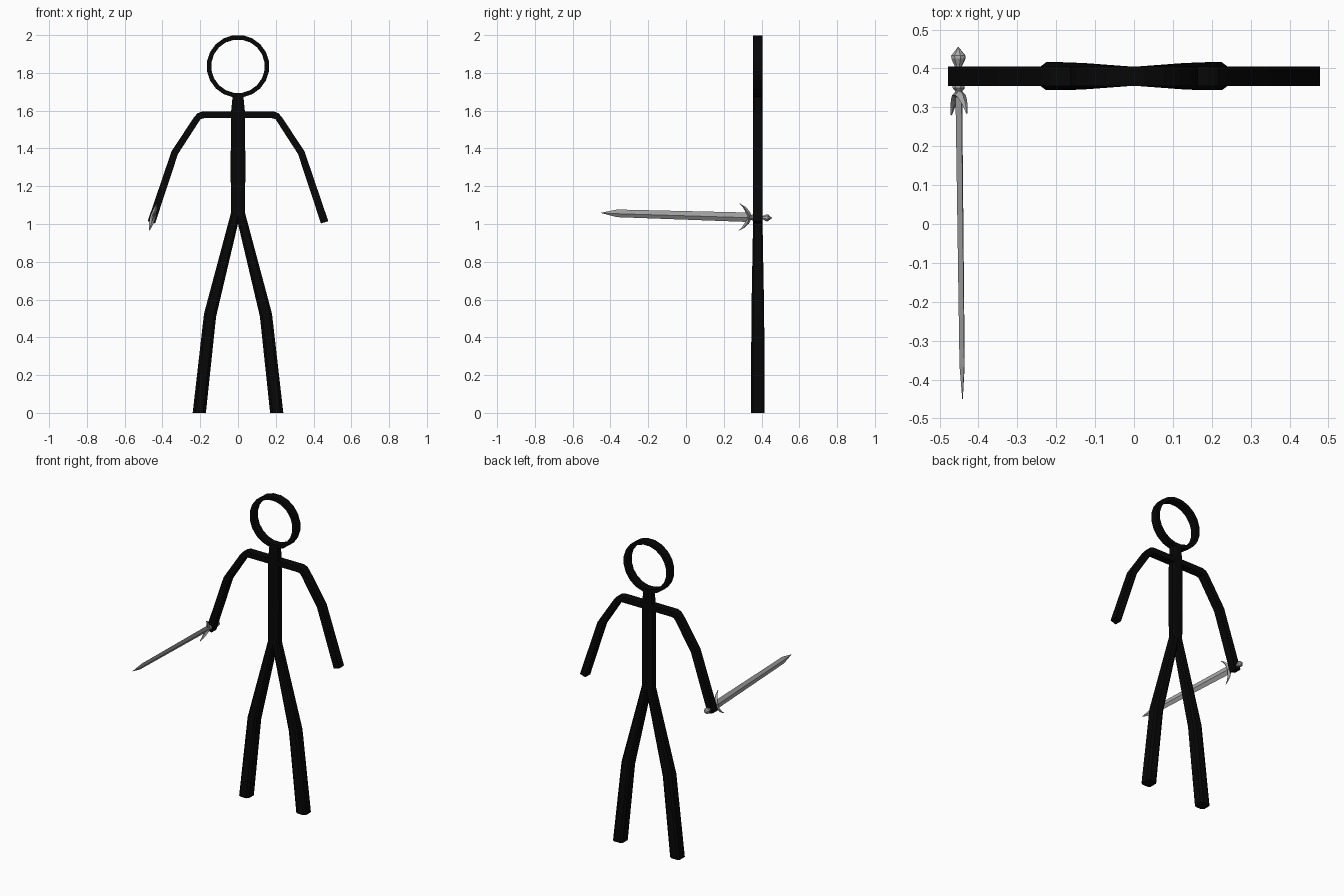
import bpy, bmesh, math
from mathutils import Vector

if "Cube" in bpy.data.objects:
    bpy.data.objects.remove(bpy.data.objects["Cube"])

Y = 0.38  # depth of the flat figure


def material(name, v):
    m = bpy.data.materials.new(name)
    m.diffuse_color = (v, v, v, 1)
    m.use_nodes = True
    m.node_tree.nodes["Principled BSDF"].inputs["Base Color"].default_value = m.diffuse_color
    return m


BLACK = material("matte_black", 0.002)
STEEL = material("steel_grey", 0.4)


def loft(name, sections, mat, closed=False):
    """Skin a run of equal-length point loops."""
    bm = bmesh.new()
    rings = [[bm.verts.new(p) for p in s] for s in sections]
    n = len(rings[0])
    pairs = list(zip(rings, rings[1:]))
    if closed:
        pairs.append((rings[-1], rings[0]))
    else:
        bm.faces.new(rings[0])
        bm.faces.new(rings[-1])
    for a, b in pairs:
        for i in range(n):
            j = (i + 1) % n
            bm.faces.new((a[i], a[j], b[j], b[i]))
    bmesh.ops.recalc_face_normals(bm, faces=bm.faces)
    me = bpy.data.meshes.new(name)
    bm.to_mesh(me)
    bm.free()
    me.materials.append(mat)
    ob = bpy.data.objects.new(name, me)
    bpy.context.collection.objects.link(ob)
    return ob


BOX = [(-1, -1), (1, -1), (1, 1), (-1, 1)]
CHAMFERED = [(-1, -.7), (-.6, -1), (.6, -1), (1, -.7),
             (1, .7), (.6, 1), (-.6, 1), (-1, .7)]


def limb(name, stations, shape, side=1):
    """Each station: outer x, z, inner x, z, half depth."""
    secs = []
    for x0, z0, x1, z1, hy in stations:
        secs.append([(side * (x0 + (x1 - x0) * (u + 1) / 2), Y + v * hy,
                      z0 + (z1 - z0) * (u + 1) / 2) for u, v in shape])
    return loft(name, secs, BLACK)


# Head ring
secs = []
for i in range(20):
    a = 2 * math.pi * (i + .5) / 20
    secs.append([(r * math.sin(a), Y + d, 1.835 + r * math.cos(a))
                 for r, d in ((.166, -.025), (.166, .025), (.142, .025), (.142, -.025))])
loft("head_ring", secs, BLACK, closed=True)

# Torso and neck
limb("torso", [(-.037, 1.04, .037, 1.04, .024), (-.039, 1.3, .039, 1.3, .025),
               (-.037, 1.59, .037, 1.59, .025), (-.027, 1.69, .027, 1.69, .025)], CHAMFERED)

# Arms and legs
ARM = [(0, 1.596, 0, 1.56, .025), (.19, 1.596, .18, 1.56, .025),
       (.215, 1.586, .197, 1.556, .025), (.235, 1.562, .207, 1.542, .025),
       (.352, 1.385, .318, 1.37, .025), (.478, 1.015, .439, 1.003, .025)]
LEG = [(.037, 1.06, -.016, 1.07, .024), (.18, .525, .116, .51, .034),
       (.24, 0, .17, 0, .036)]
for side, tag in ((-1, "right"), (1, "left")):
    limb(tag + "_arm", ARM, BOX, side)
    limb(tag + "_leg", LEG, CHAMFERED, side)

# Sword frame: along the blade, across its width, through its thickness
ORIGIN = Vector((-.452, .455, 1.032))
ALONG = Vector((.011, -.905, .027)).normalized()
WIDE = Vector((.27, 0, .96))
WIDE = (WIDE - ALONG * WIDE.dot(ALONG)).normalized()
THIN = ALONG.cross(WIDE)


def at(l, w, t):
    return ORIGIN + ALONG * l + WIDE * w + THIN * t


# Blade, diamond in section
loft("blade", [[at(l, w, 0), at(l, 0, t), at(l, -w, 0), at(l, 0, -t)]
               for l, w, t in ((.115, .026, .009), (.82, .021, .007), (.905, .001, .0008))], STEEL)


# Hilt pieces turned around the sword axis
def turned(name, profile, n=8):
    loft(name, [[at(l, r * math.cos(2 * math.pi * i / n), r * math.sin(2 * math.pi * i / n))
                 for i in range(n)] for l, r in profile], STEEL)


turned("pommel", [(0, .001), (.022, .019), (.03, .019), (.05, .009)])
turned("grip", [(.045, .010), (.125, .010)])
turned("collar", [(.092, .012), (.098, .016), (.106, .016), (.112, .011)])

# Crescent guard with tips swept toward the blade
GUARD = [(.172, .073, .002, .002), (.150, .057, .008, .007), (.133, .035, .012, .011),
         (.123, .014, .012, .014)]
stations = [(l, -w, h, t) for l, w, h, t in GUARD] + GUARD[::-1]
loft("guard", [[at(l - h, w, 0), at(l, w, t), at(l + h, w, 0), at(l, w, -t)]
               for l, w, h, t in stations], STEEL)
